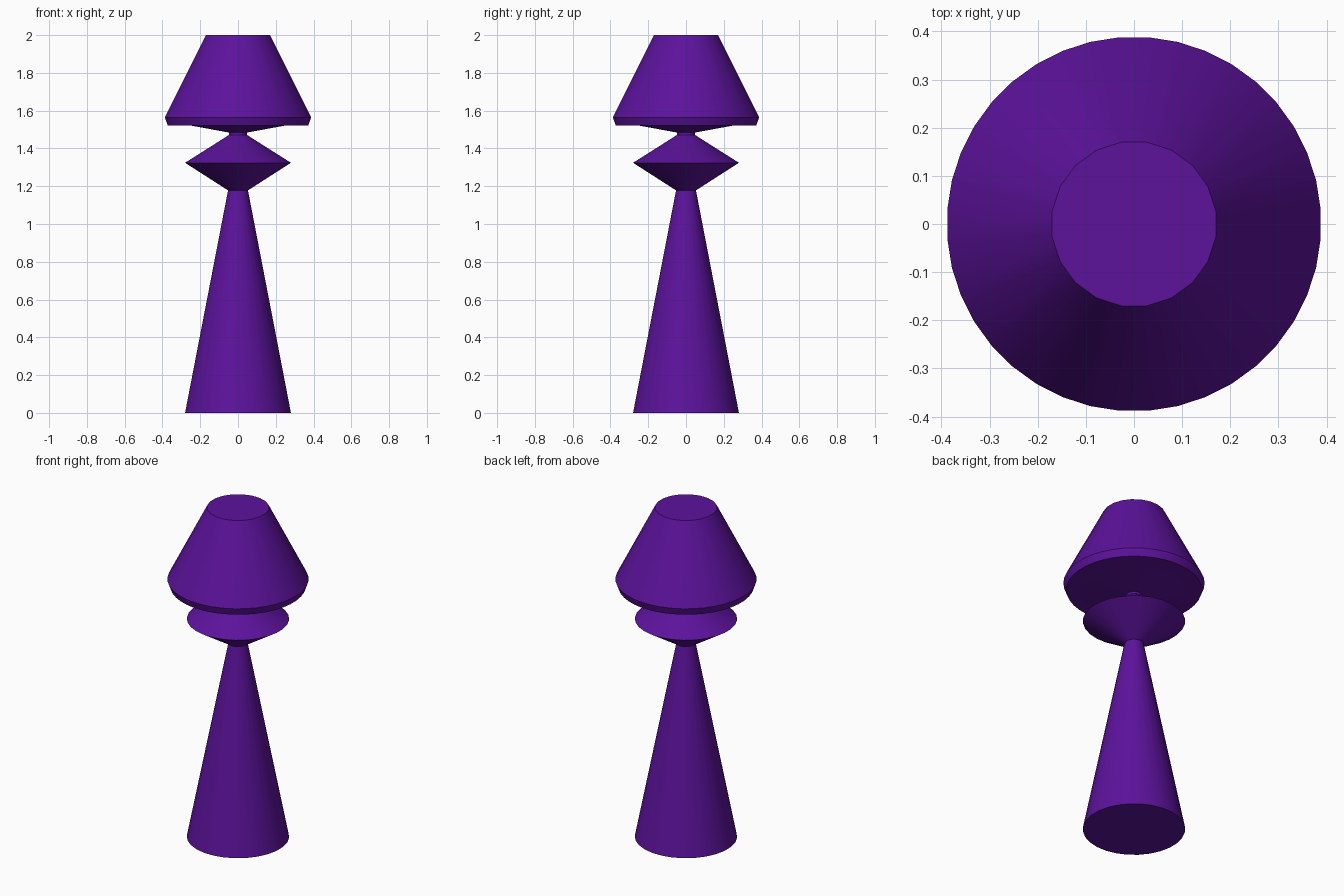
import bpy, bmesh, math

if "Cube" in bpy.data.objects:
    bpy.data.objects.remove(bpy.data.objects["Cube"])


def make_ring(bm, radius, z, sides):
    # half-step offset so flats face the axes
    return [bm.verts.new((radius * math.cos((i + 0.5) * math.tau / sides),
                          radius * math.sin((i + 0.5) * math.tau / sides), z))
            for i in range(sides)]


def join_rings(bm, a, b):
    # stitch two rings, which may differ in side count, walking by angle
    n, m = len(a), len(b)
    if n == m:
        for i in range(n):
            bm.faces.new((a[i], a[(i + 1) % n], b[(i + 1) % n], b[i]))
        return
    i = j = 0
    while i < n or j < m:
        if j >= m or (i < n and (i + 1.5) / n <= (j + 1.5) / m):
            bm.faces.new((a[i % n], a[(i + 1) % n], b[j % m]))
            i += 1
        else:
            bm.faces.new((a[i % n], b[(j + 1) % m], b[j % m]))
            j += 1


def turned_part(name, profile, material):
    # profile: (radius, z, sides) from bottom to top, capped at both ends
    bm = bmesh.new()
    rings = [make_ring(bm, *p) for p in profile]
    for a, b in zip(rings, rings[1:]):
        join_rings(bm, a, b)
    bm.faces.new(rings[0][::-1])
    bm.faces.new(rings[-1])
    bmesh.ops.recalc_face_normals(bm, faces=bm.faces)
    mesh = bpy.data.meshes.new(name)
    bm.to_mesh(mesh)
    bm.free()
    mesh.materials.append(material)
    obj = bpy.data.objects.new(name, mesh)
    bpy.context.collection.objects.link(obj)
    bpy.ops.object.select_all(action='DESELECT')
    obj.select_set(True)
    bpy.context.view_layer.objects.active = obj
    bpy.ops.object.shade_smooth_by_angle(angle=math.radians(30))


purple = bpy.data.materials.new("purple")
purple.diffuse_color = (0.107, 0.006, 0.33, 1)
purple.use_nodes = True
purple.node_tree.nodes["Principled BSDF"].inputs["Base Color"].default_value = purple.diffuse_color

# tapered foot, double-cone collar and neck
turned_part("stem", [(0.282, 0, 28), (0.053, 1.178, 28), (0.282, 1.324, 28),
                     (0.047, 1.472, 28), (0.047, 1.487, 28)], purple)

# lamp shade with a shallow cone underneath, a bevelled rim and a flat top
turned_part("shade", [(0.047, 1.484, 40), (0.255, 1.522, 40), (0.373, 1.522, 40),
                      (0.389, 1.565, 40), (0.172, 2.0, 20)], purple)
